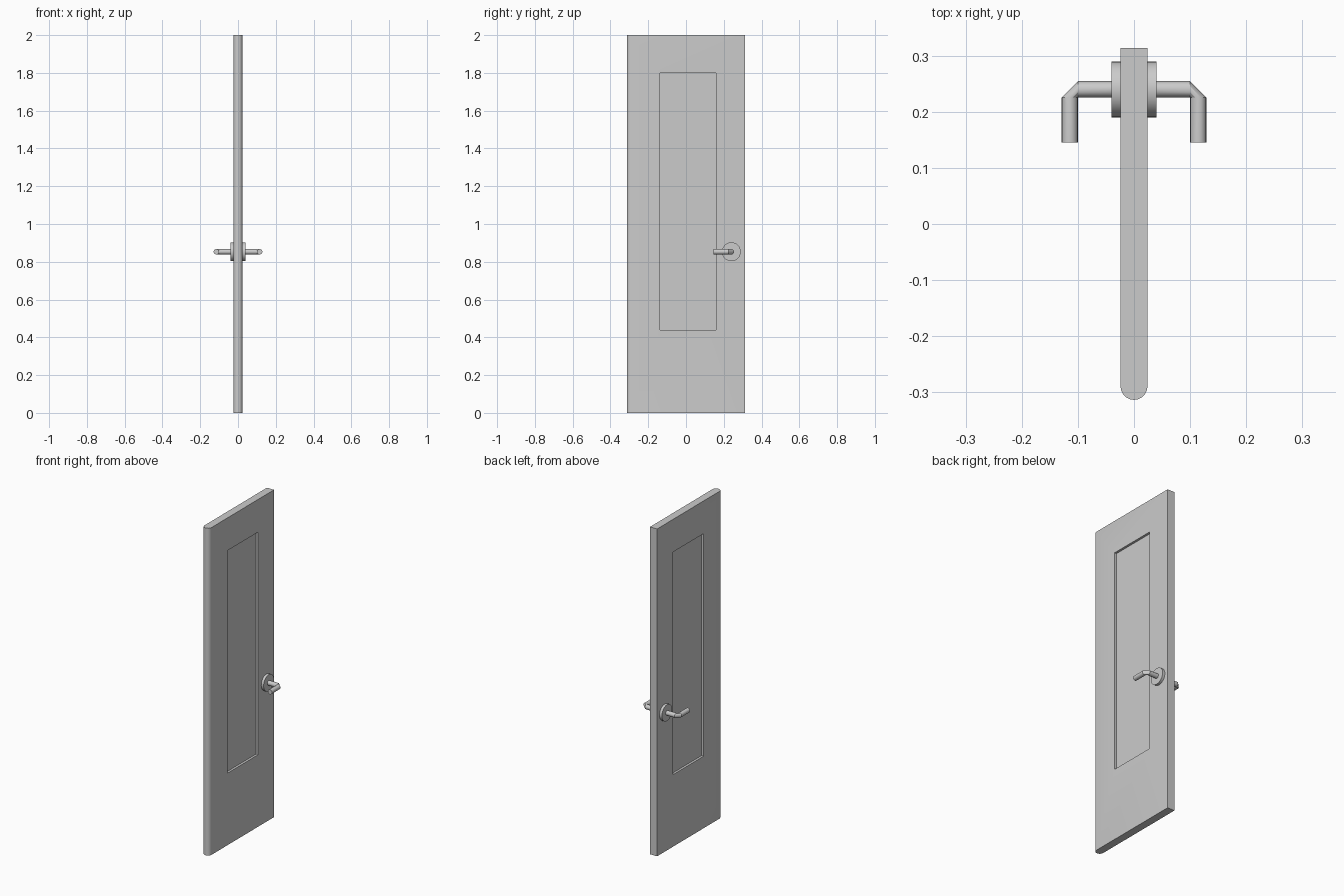
import bpy, bmesh, math
from mathutils import Vector

if "Cube" in bpy.data.objects:
    bpy.data.objects.remove(bpy.data.objects["Cube"])

HALF_T, HALF_W, HEIGHT = 0.024, 0.3135, 2.0
HANDLE_Y, HANDLE_Z = 0.24, 0.853
PANEL_Y, PANEL_Z, RECESS = (-0.137, 0.16), (0.44, 1.80), 0.014


def finish(bm, name, angle=25):
    bmesh.ops.recalc_face_normals(bm, faces=bm.faces)
    mesh = bpy.data.meshes.new(name)
    bm.to_mesh(mesh)
    bm.free()
    obj = bpy.data.objects.new(name, mesh)
    bpy.context.collection.objects.link(obj)
    bpy.ops.object.select_all(action='DESELECT')
    obj.select_set(True)
    bpy.context.view_layer.objects.active = obj
    bpy.ops.object.shade_smooth_by_angle(angle=math.radians(angle))
    return obj


# Door slab: plan outline with one rounded edge, extruded upwards
bm = bmesh.new()
arc = [(HALF_T * math.cos(math.pi * (1 + i / 10)),
        -HALF_W + HALF_T + HALF_T * math.sin(math.pi * (1 + i / 10))) for i in range(11)]
outline = arc + [(HALF_T, HALF_W), (-HALF_T, HALF_W)]
base = bm.faces.new([bm.verts.new((x, y, 0)) for x, y in outline])
ext = bmesh.ops.extrude_face_region(bm, geom=[base], use_keep_orig=True)
bmesh.ops.translate(bm, vec=(0, 0, HEIGHT),
                    verts=[g for g in ext['geom'] if isinstance(g, bmesh.types.BMVert)])
bmesh.ops.recalc_face_normals(bm, faces=bm.faces)

# Recessed panels on both large faces
sides = [f for f in bm.faces if abs(f.normal.x) > 0.99 and f.calc_area() > 0.5]
for face in sides:
    sign = 1 if face.normal.x > 0 else -1
    bmesh.ops.inset_individual(bm, faces=[face], thickness=0.1)
    mid = face.calc_center_median()
    for v in face.verts:
        v.co.y = PANEL_Y[v.co.y > mid.y]
        v.co.z = PANEL_Z[v.co.z > mid.z]
    inner = bmesh.ops.extrude_discrete_faces(bm, faces=[face])['faces'][0]
    bmesh.ops.translate(bm, vec=(-sign * RECESS, 0, 0), verts=inner.verts)
finish(bm, "door_slab")


def tube(name, rings, sides):
    """Closed tube through rings given as (centre, sideways direction, radius)."""
    bm = bmesh.new()
    loops = []
    for centre, side, radius in rings:
        loops.append([bm.verts.new(Vector(centre) + radius * (
            math.cos(math.tau * i / sides) * Vector(side)
            + math.sin(math.tau * i / sides) * Vector((0, 0, 1)))) for i in range(sides)])
    for a, b in zip(loops, loops[1:]):
        for i in range(sides):
            j = (i + 1) % sides
            bm.faces.new((a[i], a[j], b[j], b[i]))
    bm.faces.new(loops[0])
    bm.faces.new(loops[-1])
    return finish(bm, name)


# Rose plate and bent lever on each side
R = 0.0145
for label, s in (("right", 1), ("left", -1)):
    across = (0, 1, 0)
    tube("rose_plate_" + label,
         [((s * 0.023, HANDLE_Y, HANDLE_Z), across, 0.05),
          ((s * 0.04, HANDLE_Y, HANDLE_Z), across, 0.05)], 24)
    tube("lever_" + label,
         [((s * 0.038, HANDLE_Y, HANDLE_Z), across, R),
          ((s * 0.10, HANDLE_Y, HANDLE_Z), across, R),
          ((s * (0.10 + R), HANDLE_Y - R, HANDLE_Z), (s, 0, 0), R),
          ((s * (0.10 + R), 0.145, HANDLE_Z), (s, 0, 0), R)], 16)
